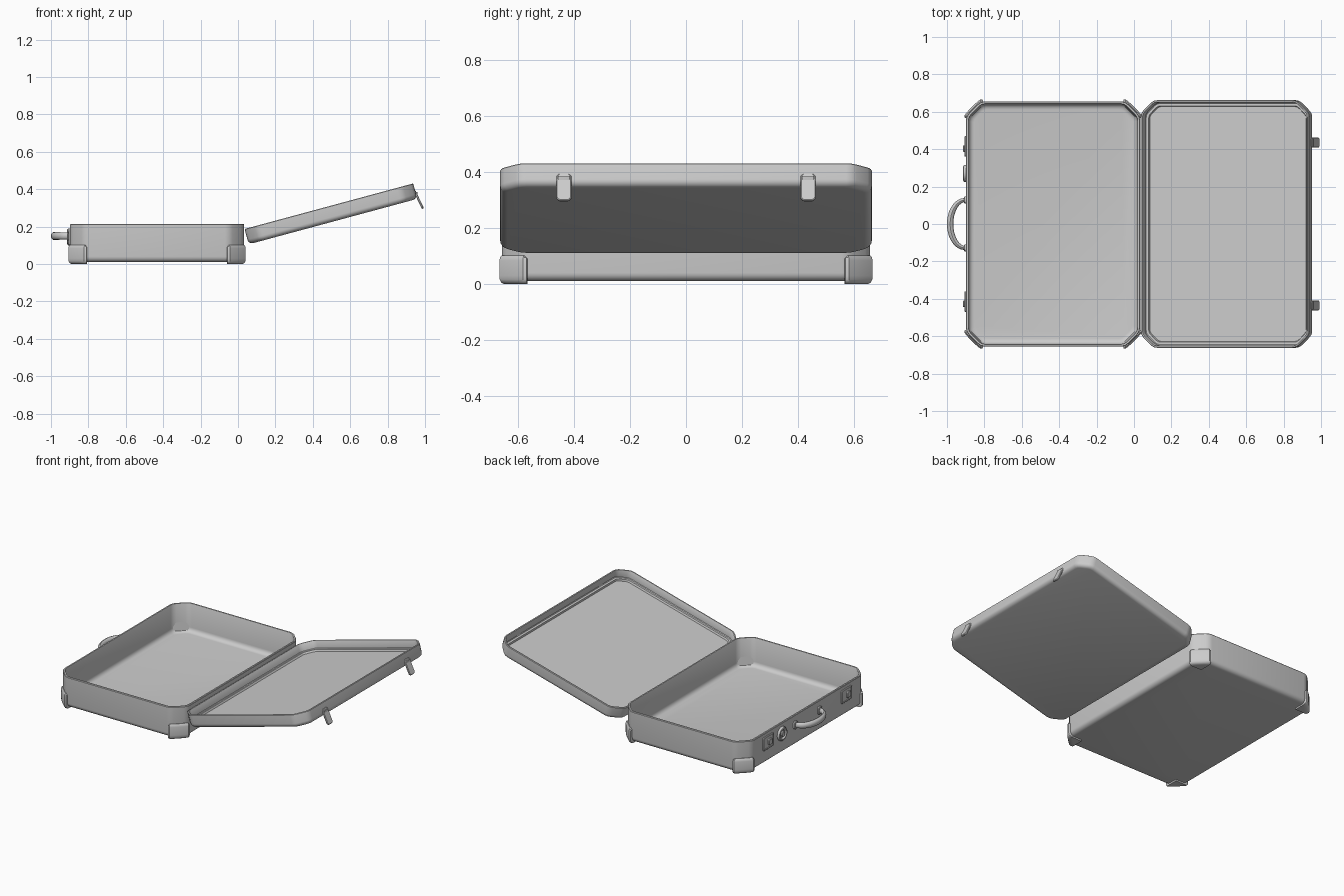
import bpy, bmesh, math
from mathutils import Matrix, Vector

if "Cube" in bpy.data.objects:
    bpy.data.objects.remove(bpy.data.objects["Cube"])

grey = bpy.data.materials.new("light_grey")
grey.use_nodes = True
COLOR = (0.6, 0.6, 0.6, 1)
grey.diffuse_color = COLOR
grey.node_tree.nodes["Principled BSDF"].inputs["Base Color"].default_value = COLOR


def loft(name, rings, matrix=Matrix(), closed=True, caps=True):
    """Skin a list of equal-length point rings and cap the ends."""
    bm = bmesh.new()
    vs = [[bm.verts.new(matrix @ Vector(p)) for p in ring] for ring in rings]
    n = len(vs[0])
    for a, b in zip(vs, vs[1:]):
        for i in range(n if closed else n - 1):
            j = (i + 1) % n
            bm.faces.new((a[i], a[j], b[j], b[i]))
    if caps:
        bm.faces.new(vs[0][::-1])
        bm.faces.new(vs[-1])
    if not closed:
        bm.faces.new([r[0] for r in vs])
        bm.faces.new([r[-1] for r in vs][::-1])
        bm.faces.new([vs[0][0], vs[0][-1], vs[-1][-1], vs[-1][0]])
    bmesh.ops.recalc_face_normals(bm, faces=bm.faces)
    me = bpy.data.meshes.new(name)
    bm.to_mesh(me)
    bm.free()
    me.materials.append(grey)
    ob = bpy.data.objects.new(name, me)
    bpy.context.collection.objects.link(ob)
    bpy.ops.object.select_all(action='DESELECT')
    ob.select_set(True)
    bpy.context.view_layer.objects.active = ob
    bpy.ops.object.shade_smooth_by_angle(angle=math.radians(35))
    return ob


def outline(hx, hy, ch, inset, z, soft):
    """Rectangle with chamfered corners, each chamfer end slightly rounded."""
    x, y, c = hx - inset, hy - inset, max(ch - inset * 0.586, 0.001)
    pts = [(x, -y + c), (x, y - c), (x - c, y), (-x + c, y),
           (-x, y - c), (-x, -y + c), (-x + c, -y), (x - c, -y)]
    out = []
    for i, p in enumerate(pts):
        p, a, b = Vector(p), Vector(pts[i - 1]), Vector(pts[(i + 1) % 8])
        r = soft * c
        s, e = p + (a - p).normalized() * r, p + (b - p).normalized() * r
        out += [s, (s + e + 2 * p) / 4, e]
    return [(q.x, q.y, z) for q in out]


def tray(name, hx, hy, ch, profile, matrix, soft=0.3):
    return loft(name, [outline(hx, hy, ch, i, z, soft) for i, z in profile], matrix)


def disc(name, profile, matrix, n=24):
    rings = [[(r * math.cos(2 * math.pi * k / n), r * math.sin(2 * math.pi * k / n), h)
              for k in range(n)] for r, h in profile]
    return loft(name, rings, matrix)


def fillet(r, z0, inset0=0.0, steps=5):
    """Quarter round from a flat bottom up into a wall."""
    return [(inset0 + r * (1 - math.sin(t)), z0 + r * (1 - math.cos(t)))
            for t in (math.pi / 2 * k / steps for k in range(steps + 1))]


# Open base tray
CX, HX, HY, CH = -0.433, 0.465, 0.656, 0.078
base_profile = (fillet(0.03, 0.01) + [(0, 0.211), (0.003, 0.215), (0.012, 0.215), (0.014, 0.211)]
                + fillet(0.03, 0.025, 0.014)[::-1])
tray("base_tray", HX, HY, CH, base_profile, Matrix.Translation((CX, 0, 0)))

# Tilted lid with a stepped lining
lid_profile = (fillet(0.026, 0) + [(0, 0.082), (0.003, 0.085), (0.010, 0.085), (0.012, 0.082),
               (0.013, 0.036), (0.017, 0.032), (0.030, 0.032), (0.034, 0.020)])
tray("lid", 0.467, 0.662, 0.070, lid_profile,
     Matrix.Translation((0.508, 0, 0.227)) @ Matrix.Rotation(math.radians(-15.1), 4, 'Y'))

# Wrapped protectors on the four lower corners
cap_profile = [(0.034, 0.0), (0.016, 0.0), (0.006, 0.006), (0.001, 0.016), (0, 0.03),
               (0, 0.084), (0.003, 0.096), (0.008, 0.102), (0.016, 0.102)]
X, Y, LEN = HX + 0.009, HY + 0.009, 0.1
for sx, side in ((-1, "right"), (1, "left")):
    for sy, end in ((-1, "front"), (1, "back")):
        rings = []
        for i, z in cap_profile:
            c, x, y = 0.08 - i * 0.586, X - i, Y - i
            k = max(i, 0.01)
            low = min(z, 0.09)
            s = c * 0.25
            pts = [(X - LEN, Y - k, low), (X - LEN + 0.004, y, min(z, 0.094)),
                   (x - c - s * 0.2, y, z), (x - c + s, y - s, z),
                   (x - s, y - c + s, z), (x, y - c - s * 0.2, z),
                   (x, Y - LEN + 0.004, min(z, 0.094)), (X - k, Y - LEN, low)]
            rings.append([(sx * a, sy * b, h) for a, b, h in pts])
        loft(f"corner_cap_{end}_{side}", rings, Matrix.Translation((CX, 0, 0)),
             closed=False, caps=False)
        # Flat sole under each protector
        sole = [(X - LEN, Y - 0.034), (X - 0.034 - 0.060, Y - 0.034),
                (X - 0.034, Y - 0.034 - 0.060), (X - 0.034, Y - LEN)]
        loft(f"corner_sole_{end}_{side}",
             [[(sx * a, sy * b, h) for a, b in
               (sole[0], sole[1], sole[2], sole[3], (X - LEN, Y - LEN))] for h in (0.0, 0.014)],
             Matrix.Translation((CX, 0, 0)))


def on_side(y, z, x=-0.896):
    """Frame whose local z points out of the handle side."""
    return Matrix(((0, 0, -1, x), (-1, 0, 0, y), (0, 1, 0, z), (0, 0, 0, 1)))


# Carry handle: tapered arc
rings = []
for k in range(25):
    t = math.pi * k / 24
    s = math.sin(t)
    center = Vector((-0.903 - 0.080 * s, 0.128 * math.cos(t), 0.150))
    out = Vector((-s / 0.080, math.cos(t) / 0.128, 0)).normalized()
    w, h = 0.010 + 0.007 * s, 0.017 + 0.005 * s
    rings.append([center + out * w * math.cos(a) + Vector((0, 0, h * math.sin(a)))
                  for a in (2 * math.pi * j / 12 for j in range(12))])
loft("carry_handle", rings)
for y, side in ((-0.128, "front"), (0.128, "back")):
    tray(f"handle_mount_{side}", 0.018, 0.026, 0.008,
         [(0, -0.002), (0, 0.010), (0.004, 0.014)], on_side(y, 0.150))

# Latch catches with a raised button
for y, side in ((-0.415, "front"), (0.415, "back")):
    tray(f"catch_plate_{side}", 0.055, 0.044, 0.006,
         [(0, -0.002), (0, 0.007), (0.003, 0.010), (0.008, 0.010), (0.010, 0.007)],
         on_side(y, 0.145))
    tray(f"catch_button_{side}", 0.018, 0.020, 0.006,
         [(0, 0.0), (0, 0.015), (0.003, 0.018)], on_side(y - 0.012, 0.145))

# Round lock with a recessed centre
disc("round_lock", [(0.046, -0.002), (0.046, 0.010), (0.042, 0.016), (0.034, 0.018),
                    (0.028, 0.014), (0.025, 0.008)], on_side(0.27, 0.145))
disc("round_lock_core", [(0.017, 0.0), (0.017, 0.016), (0.014, 0.019)], on_side(0.27, 0.145))

# Hanging latches on the free edge of the lid
d = Vector((0.43, 0, -0.903)).normalized()
nrm = Vector((0, 1, 0)).cross(d)
for y, side in ((-0.435, "front"), (0.435, "back")):
    frame = Matrix.Translation((0.966, y, 0.344)) @ Matrix(
        ((0, d.x, nrm.x, 0), (1, 0, 0, 0), (0, d.z, nrm.z, 0), (0, 0, 0, 1)))
    tray(f"latch_{side}", 0.027, 0.053, 0.010,
         [(0.003, -0.006), (0, -0.003), (0, 0.003), (0.003, 0.006)], frame)
    tray(f"latch_hinge_{side}", 0.012, 0.022, 0.004, [(0, -0.01), (0, 0.01)],
         Matrix.Translation((0.948, y, 0.374)))
